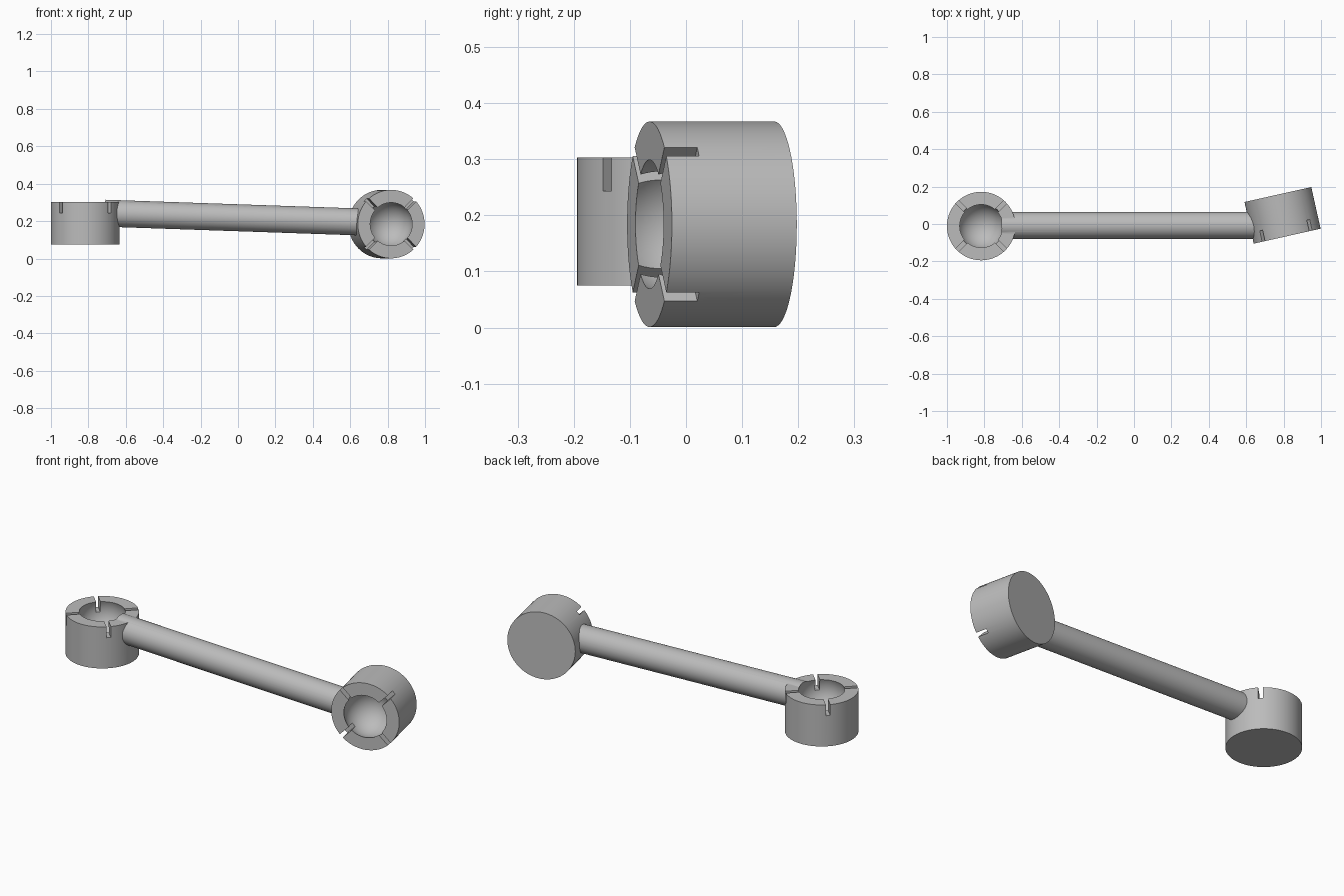
import bpy, math
from mathutils import Matrix, Vector

cube = bpy.data.objects.get("Cube")
if cube:
    bpy.data.objects.remove(cube, do_unlink=True)

CUP_R, CUP_H = 0.183, 0.228
BALL_R, BALL_DEPTH = 0.1235, 0.045
SLOT_W, SLOT_DEPTH = 0.022, 0.06
ROD_R = 0.072

grey = bpy.data.materials.new("plain grey")
grey.use_nodes = True
colour = (0.5, 0.5, 0.5, 1)
grey.diffuse_color = colour
grey.node_tree.nodes["Principled BSDF"].inputs["Base Color"].default_value = colour


def place(name, matrix):
    ob = bpy.context.object
    ob.name = name
    ob.matrix_world = matrix
    ob.data.materials.append(grey)
    return ob


def cylinder(name, radius, depth, matrix):
    bpy.ops.mesh.primitive_cylinder_add(vertices=96, radius=radius, depth=depth)
    return place(name, matrix)


def combine(target, tool, operation):
    bpy.context.view_layer.update()
    mod = target.modifiers.new(tool.name, "BOOLEAN")
    mod.object, mod.operation, mod.solver = tool, operation, "EXACT"
    bpy.context.view_layer.objects.active = target
    bpy.ops.object.modifier_apply(modifier=mod.name)
    bpy.data.objects.remove(tool, do_unlink=True)


# Frames at the centre of each cup mouth, local z pointing out of the cup
left_mouth = Matrix.Translation((-0.817, -0.011, 0.303))
right_mouth = (Matrix.Translation((0.819, -0.065, 0.184))
               @ Matrix.Rotation(math.radians(12.6), 4, "Z")
               @ Matrix.Rotation(math.radians(90), 4, "X"))
mouths = [left_mouth, right_mouth]

# Slightly sloping rod, ending inside the two sockets
start, end = Vector((-0.76, -0.008, 0.244)), Vector((0.75, -0.008, 0.192))
axis = end - start
turn = axis.to_track_quat("Z", "Y").to_matrix().to_4x4()
link = cylinder("connecting_link", ROD_R, axis.length,
                Matrix.Translation((start + end) / 2) @ turn)

# Cup bodies fused to the rod
for mouth in mouths:
    cup = cylinder("cup", CUP_R, CUP_H,
                   mouth @ Matrix.Translation((0, 0, -CUP_H / 2)))
    combine(link, cup, "UNION")

# Ball sockets and the four relief slots in each rim
for mouth in mouths:
    bpy.ops.mesh.primitive_uv_sphere_add(segments=64, ring_count=32, radius=BALL_R)
    ball = place("socket_cutter", mouth @ Matrix.Translation((0, 0, -BALL_DEPTH)))
    combine(link, ball, "DIFFERENCE")
    for angle in (45, 135):
        bpy.ops.mesh.primitive_cube_add(size=1)
        slot = place("slot_cutter", mouth
                     @ Matrix.Rotation(math.radians(angle), 4, "Z")
                     @ Matrix.Diagonal((0.5, SLOT_W, SLOT_DEPTH * 2, 1)))
        combine(link, slot, "DIFFERENCE")

# One material slot and smooth curves with crisp edges
link.data.materials.clear()
link.data.materials.append(grey)
for face in link.data.polygons:
    face.material_index = 0
bpy.ops.object.select_all(action="DESELECT")
link.select_set(True)
bpy.context.view_layer.objects.active = link
bpy.ops.object.shade_smooth_by_angle(angle=math.radians(30))
